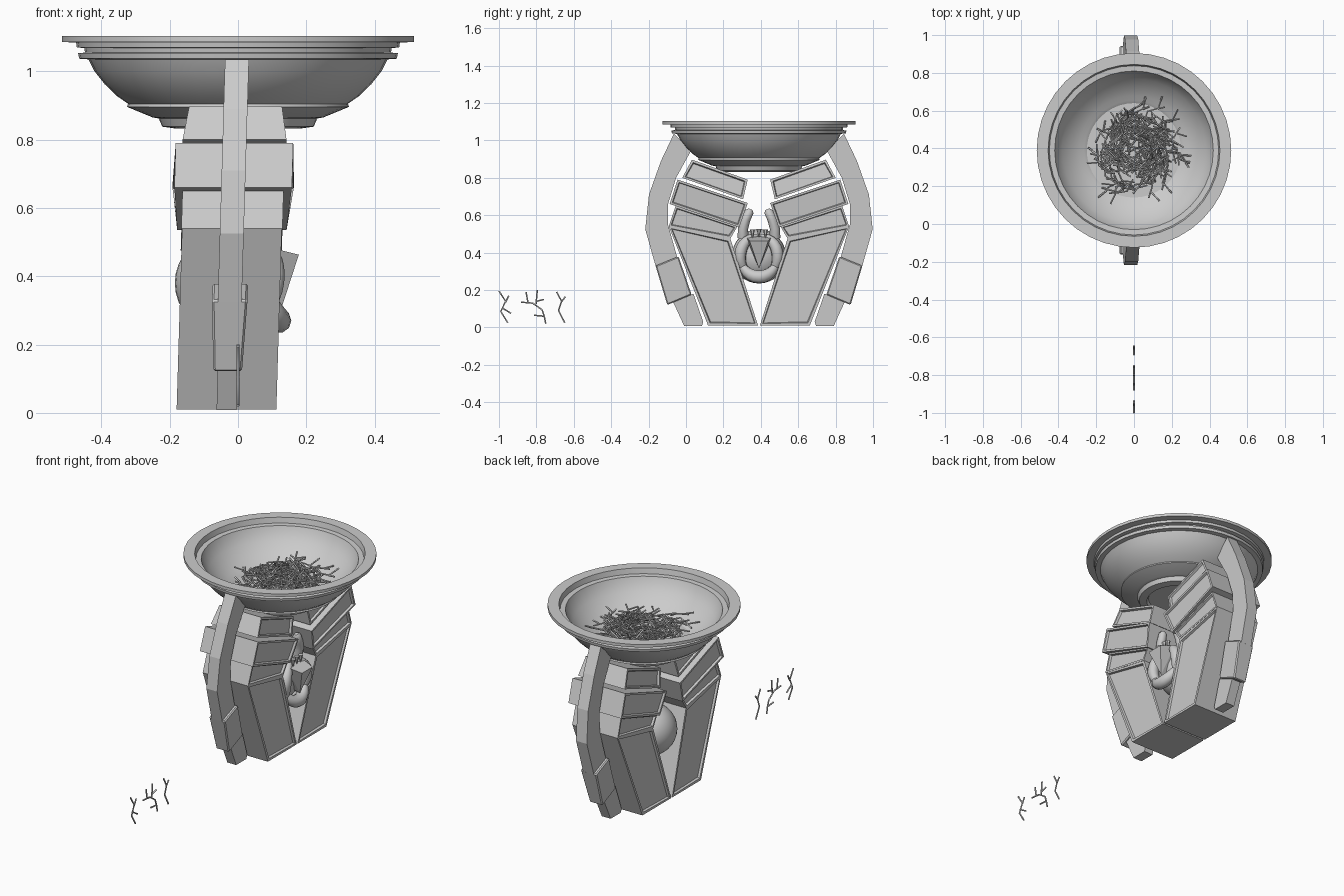
import bpy, bmesh, math, random
from mathutils import Matrix, Vector

if "Cube" in bpy.data.objects:
    bpy.data.objects.remove(bpy.data.objects["Cube"])

random.seed(4)
C = 0.39                      # y of the pedestal's centre


def add_object(name, bm, loc=(0, 0, 0), smooth=None, mirror=False):
    bmesh.ops.recalc_face_normals(bm, faces=bm.faces)
    me = bpy.data.meshes.new(name)
    bm.to_mesh(me)
    bm.free()
    ob = bpy.data.objects.new(name, me)
    ob.location = loc
    bpy.context.collection.objects.link(ob)
    if smooth:
        bpy.ops.object.select_all(action='DESELECT')
        bpy.context.view_layer.objects.active = ob
        ob.select_set(True)
        bpy.ops.object.shade_smooth_by_angle(angle=math.radians(smooth))
    if mirror:
        mod = ob.modifiers.new("mirror", 'MIRROR')
        mod.use_axis = (False, True, False)
        mod.use_clip = False
        mod.use_mirror_merge = False
    return ob


def slab(name, profile, half, frame=0.0, bevel=0.0):
    """Side profile of (y, z) extruded along x, leaning slightly, mirrored about C."""
    bm = bmesh.new()
    halves = half if isinstance(half, (list, tuple)) else [half] * len(profile)
    rings = []
    for s in (-1, 1):
        rings.append([bm.verts.new((s * h - 0.034 + 0.03 * z, y - C, z))
                      for (y, z), h in zip(profile, halves)])
    caps = [bm.faces.new(r) for r in rings]
    n = len(profile)
    for i in range(n):
        j = (i + 1) % n
        bm.faces.new((rings[0][i], rings[0][j], rings[1][j], rings[1][i]))
    bmesh.ops.recalc_face_normals(bm, faces=bm.faces)
    if frame:
        bmesh.ops.inset_individual(bm, faces=caps, thickness=frame)
        bmesh.ops.inset_individual(bm, faces=caps, thickness=0.006, depth=-0.012)
    if bevel:
        bmesh.ops.bevel(bm, geom=bm.edges[:], offset=bevel, segments=1, affect='EDGES')
    return add_object(name, bm, (0, C, 0), mirror=True)


def tube_mesh(paths, radius, res=1, radii=None):
    """Mesh tubes along poly paths."""
    cu = bpy.data.curves.new("path", 'CURVE')
    cu.dimensions = '3D'
    cu.bevel_depth, cu.bevel_resolution, cu.use_fill_caps = radius, res, True
    for p in paths:
        sp = cu.splines.new('POLY')
        sp.points.add(len(p) - 1)
        for i, v in enumerate(p):
            sp.points[i].co = (*v, 1)
            sp.points[i].radius = radii[i] if radii else 1
    ob = bpy.data.objects.new("path", cu)
    me = bpy.data.meshes.new_from_object(ob)
    bpy.data.objects.remove(ob)
    bm = bmesh.new()
    bm.from_mesh(me)
    return bm


# Bowl, lathed
bowl = [(0, .905), (.25, .905), (.265, .915), (.29, .925), (.34, .962), (.38, 1.0),
        (.408, 1.04), (.42, 1.07), (.448, 1.072), (.455, 1.103), (.515, 1.103),
        (.515, 1.086), (.474, 1.084), (.472, 1.07), (.45, 1.068), (.448, 1.055),
        (.468, 1.053), (.465, 1.037), (.438, 1.035), (.42, 1.0), (.39, .962),
        (.355, .928), (.322, .905), (.325, .896), (.25, .865), (.232, .862),
        (.222, .838), (.18, .832), (.17, .85), (0, .85)]
bm = bmesh.new()
vs = [bm.verts.new((r, 0, z)) for r, z in bowl]
es = [bm.edges.new(p) for p in zip(vs, vs[1:])]
bmesh.ops.spin(bm, geom=vs + es, cent=(0, 0, 0), axis=(0, 0, 1),
               angle=math.tau, steps=40)
bmesh.ops.remove_doubles(bm, verts=bm.verts, dist=1e-4)
add_object("bowl", bm, (0, C, 0), smooth=30)

# Stacked side supports with recessed framed panels
slab("support_base", [(.118, .01), (.385, .01), (.237, .475), (-.092, .54)], .146, .018)
slab("support_joint", [(-.092, .54), (.237, .475), (.275, .54), (-.055, .65)], .148, .014)
slab("support_middle", [(-.088, .66), (.285, .535), (.33, .665), (-.045, .79)],
     [.172, .16, .178, .172], .016)
slab("support_top", [(-.02, .80), (.305, .685), (.33, .79), (.032, .897)],
     [.152, .152, .142, .136], .016)

# Outer arms with cuff and foot
slab("outer_arm", [(-.065, 1.035), (-.134, .89), (-.198, .71), (-.218, .525), (-.16, .32),
                   (-.04, .35), (-.096, .55), (-.096, .66), (-.053, .80), (.027, .945)], .035)
slab("arm_cuff", [(-.163, .33), (-.04, .38), (.03, .175), (-.10, .12)],
     [.052, .052, .042, .042], bevel=.006)
slab("arm_foot", [(-.075, .15), (.04, .18), (.092, .03), (.085, .008), (-.01, .008), (-.02, .03)],
     .029)

# Guardian orb between the supports
bm = bmesh.new()
bmesh.ops.create_uvsphere(bm, u_segments=32, v_segments=16, radius=.145)
add_object("orb_body", bm, (-.04, C, .38), smooth=60)


def arc(a0, a1, ry, rz, x, bulge, n=12):
    out = []
    for i in range(n + 1):
        t = i / n
        a = math.radians(a0 + (a1 - a0) * t)
        out.append((x + bulge * math.sin(math.pi * t), ry * math.cos(a), rz * math.sin(a)))
    return out


taper = [.35 + .65 * math.sin(math.pi * i / 12) for i in range(13)]
for name, a0, a1, x, bulge, rad in (("hood_side", -60, 85, .075, .03, .032),
                                    ("jaw", -170, -10, .08, .04, .036)):
    bm = tube_mesh([arc(a0, a1, .1, .11, x, bulge)], rad, 3, taper)
    add_object(name, bm, (0, C, .38), smooth=50, mirror=(name == "hood_side"))

# Horns
bm = tube_mesh([[(.05, .085, .48), (.065, .085, .53), (.07, .07, .58), (.075, .05, .62),
                 (.075, .045, .632)]], .027, 2, [1.1, 1, .95, .85, .4])
add_object("horn", bm, (0, C, 0), smooth=50, mirror=True)

# Faceted beak
bm = bmesh.new()
bk = [bm.verts.new(v) for v in ((.09, -.07, .485), (.09, .07, .485), (.178, .05, .463),
                                (.178, -.05, .463), (.165, 0, .43), (.13, 0, .315), (.06, 0, .33))]
bmesh.ops.convex_hull(bm, input=bk)
add_object("beak", bm, (0, C, 0))

# Small teeth around the beak
bm = bmesh.new()
for y, z in ((-.035, .5), (0, .505), (.035, .5)):
    bmesh.ops.create_cone(bm, cap_ends=True, segments=6, radius1=.002, radius2=.014, depth=.045,
                          matrix=Matrix.Translation((.11, y, z)))
add_object("teeth", bm, (0, C, 0))

# Loose twigs: (y, z) branches, each around its own centre
TWIGS = [
    (-.965, [[(-.035, .09), (0, .035), (-.025, -.02), (.012, -.08)],
             [(.018, .065), (0, .03)], [(-.018, .0), (.03, -.03)]]),
    (-.82, [[(-.062, .03), (0, .025), (.05, -.01), (.062, -.045), (.07, -.085)],
            [(-.035, .085), (-.025, .027)], [(.025, .095), (.018, .02)],
            [(.02, .035), (.06, .045)], [(.062, -.045), (.008, -.04)]]),
    (-.67, [[(-.022, .085), (.005, .035), (-.012, -.015), (.022, -.08)],
            [(.025, .06), (.005, .033)]]),
]
twig_meshes = []
for y, branches in TWIGS:
    bm = tube_mesh([[(0, a, b) for a, b in br] for br in branches], .0045, 1)
    twig_meshes.append(add_object("loose_twig", bm, (0, y, .105)).data)

# Nest woven from the same twigs
bm = bmesh.new()
for i in range(105):
    stray = i % 9 == 0
    a = random.uniform(0, math.tau)
    r = random.uniform(.19, .24) if stray else random.uniform(.055, .2)
    turn = random.uniform(.6, 1.5) if stray else random.gauss(0, .3)
    z = .925 + random.uniform(0, .05) + .12 * max(0, r - .15)
    m = (Matrix.Translation((r * math.cos(a), r * math.sin(a), z))
         @ Matrix.Rotation(a + turn, 4, 'Z')
         @ Matrix.Rotation(math.pi / 2 + random.gauss(0, .12), 4, 'X')
         @ Matrix.Rotation(math.pi / 2 + random.gauss(0, .6), 4, 'Z'))
    start = len(bm.verts)
    bm.from_mesh(twig_meshes[i % 3])
    bm.verts.ensure_lookup_table()
    for v in bm.verts[start:]:
        v.co = m @ v.co
add_object("nest", bm, (.01, C, 0))
